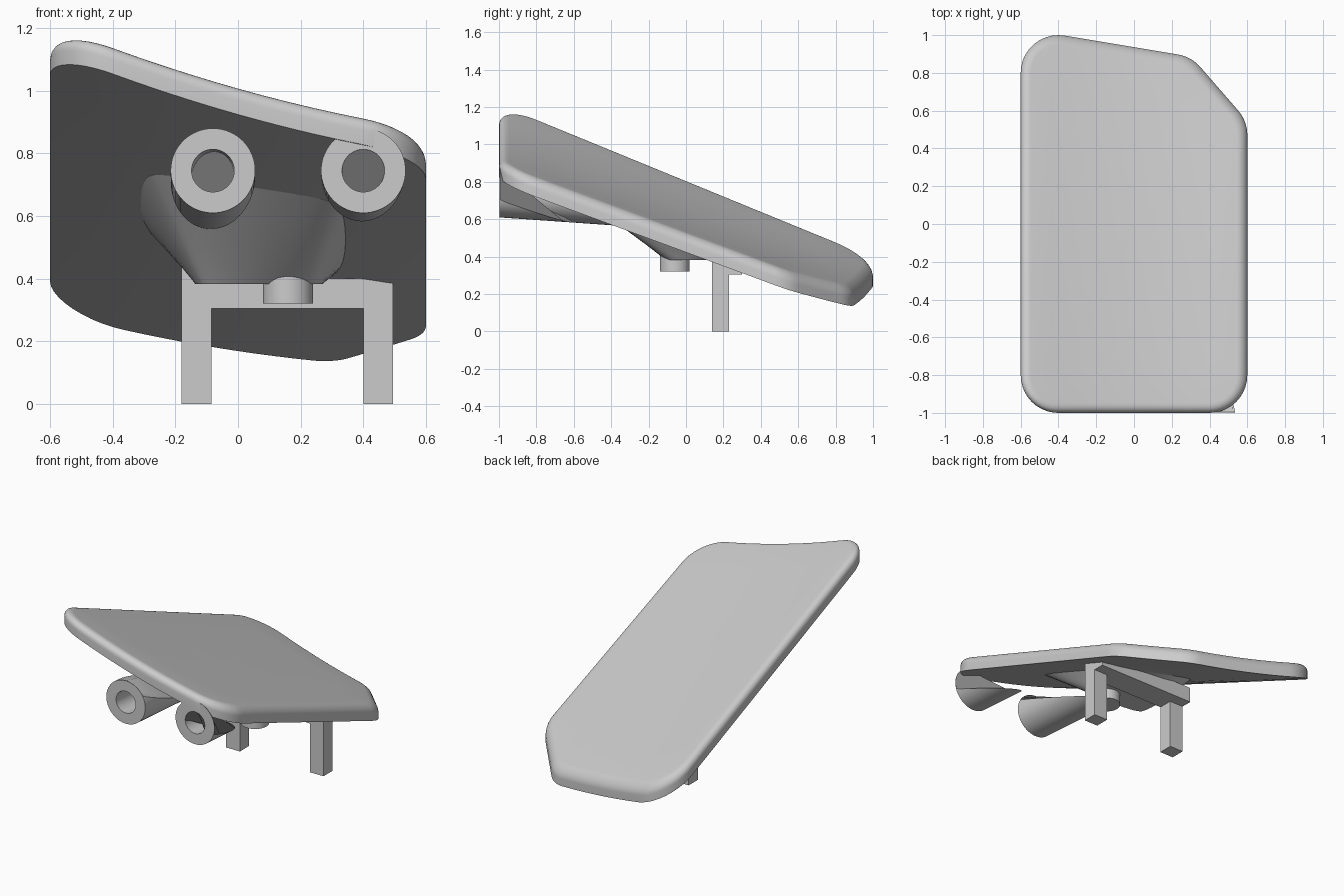
import bpy, bmesh
from math import sin, cos, radians, pi
from mathutils import Vector

cube = bpy.data.objects.get("Cube")
if cube:
    bpy.data.objects.remove(cube)

grey = bpy.data.materials.new("light_grey")
grey.use_nodes = True
COLOUR = (0.6, 0.6, 0.6, 1)
grey.diffuse_color = COLOUR
grey.node_tree.nodes["Principled BSDF"].inputs["Base Color"].default_value = COLOUR


def under(x, y):
    """Height of the gently curved underside of the board."""
    return 0.534 - 0.2475 * x + 0.104 * x * x + (0.035 * x - 0.39) * y


def loft(name, rings, closed=False, smooth=True):
    """Bridge equal rings of points; cap both ends, or join last to first."""
    bm = bmesh.new()
    loops = [[bm.verts.new(p) for p in ring] for ring in rings]
    n = len(loops[0])
    pairs = list(zip(loops, loops[1:]))
    if closed:
        pairs.append((loops[-1], loops[0]))
    for a, b in pairs:
        for i in range(n):
            j = (i + 1) % n
            bm.faces.new((a[i], a[j], b[j], b[i]))
    if not closed:
        bm.faces.new(loops[0][::-1])
        bm.faces.new(loops[-1])
    bmesh.ops.recalc_face_normals(bm, faces=bm.faces)
    mesh = bpy.data.meshes.new(name)
    bm.to_mesh(mesh)
    bm.free()
    mesh.materials.append(grey)
    obj = bpy.data.objects.new(name, mesh)
    bpy.context.collection.objects.link(obj)
    if smooth:
        bpy.ops.object.select_all(action='DESELECT')
        obj.select_set(True)
        bpy.context.view_layer.objects.active = obj
        bpy.ops.object.shade_smooth_by_angle(angle=radians(35))
    return obj


def box(name, x0, x1, y0, y1, z0, z1):
    base = [(x0, y0), (x1, y0), (x1, y1), (x0, y1)]
    return loft(name, [[(x, y, z) for x, y in base] for z in (z0, z1)], smooth=False)


# Board outline: rounded corners given as centre, start and end angle
CORNERS = [(-0.4, -0.8, 180, 270), (0.4, -0.8, 270, 360), (0.4, 0.47, 0, 41),
           (0.2, 0.70, 41, 80), (-0.4, 0.8, 80, 180)]


def outline(inset):
    arcs = []
    for cx, cy, a, b in CORNERS:
        angles = [radians(a + (b - a) * i / 10) for i in range(11)]
        arcs.append([Vector((cx + (0.2 - inset) * cos(t), cy + (0.2 - inset) * sin(t)))
                     for t in angles])
    points = []
    for arc, following in zip(arcs, arcs[1:] + arcs[:1]):
        points += arc
        points += [arc[-1].lerp(following[0], i / 10) for i in range(1, 10)]
    return points


def board_ring(inset, scale, lift):
    ring = [p * scale for p in outline(inset)]
    return [(p.x, p.y, under(p.x, p.y) + lift) for p in ring]


# Board: curved slab with a rounded upper rim
THICK, RIM = 0.1, 0.055
SCALES = [0.02, 0.2, 0.4, 0.6, 0.8]
rings = [board_ring(0, s, 0) for s in SCALES + [1]]
for i in range(9):
    t = i / 8 * pi / 2
    rings.append(board_ring(RIM * (1 - cos(t)), 1, THICK - RIM + RIM * sin(t)))
rings += [board_ring(RIM, s, THICK) for s in reversed(SCALES)]
loft("board", rings)

# Tubes: blind bores, tilted slightly down and trimmed inside the board
FRONT, TILT, SIDES = -0.997, -0.07, 64


def tube_ring(cx, radius, depth=None):
    ring = []
    for i in range(SIDES):
        t = 2 * pi * i / SIDES
        x, z = cx + radius * cos(t), 0.745 + radius * sin(t)
        slope = 0.035 * x - 0.39
        stop = (under(x, 0) + 0.04 - z + TILT) / (TILT - slope)
        y = max(FRONT + 0.002, stop)
        if depth is not None:
            y = min(y, FRONT + depth) if depth else FRONT
        ring.append((x, y, z + TILT * (y + 1)))
    return ring


for side, cx in (("right", -0.08), ("left", 0.4)):
    loft(side + "_tube", [tube_ring(cx, 0.135), tube_ring(cx, 0.135, 0),
                          tube_ring(cx, 0.068, 0), tube_ring(cx, 0.068, 0.25)])

# Mount: soft tapering block between the board and the legs
TOP = [(-0.31, -0.24), (-0.25, -0.34), (0.05, -0.44), (0.28, -0.48), (0.34, -0.42),
       (0.345, 0.0), (0.30, 0.18), (0.2, 0.34), (-0.15, 0.34), (-0.31, 0.15)]
LOW = [(-0.13, -0.06), (-0.1, -0.09), (0.05, -0.11), (0.2, -0.11), (0.25, -0.08),
       (0.27, 0.02), (0.27, 0.14), (0.2, 0.28), (-0.1, 0.28), (-0.14, 0.12)]


def soften(points):
    """Round a polygon by cutting its corners twice."""
    pts = [Vector(p) for p in points]
    for _ in range(2):
        pts = [a.lerp(b, f) for a, b in zip(pts, pts[1:] + pts[:1]) for f in (0.25, 0.75)]
    return pts


top, low = soften(TOP), soften(LOW)
mount = [[(p.x, p.y, under(p.x, p.y) + 0.02) for p in top]]
for f in (0, 0.35, 0.7, 0.92, 1):
    ring = []
    for a, b in zip(top, low):
        p = a.lerp(b, f)
        ring.append((p.x, p.y, under(a.x, a.y) * (1 - f) + 0.383 * f))
    mount.append(ring)
loft("mount", mount)

# Peg under the mount
circle = [(0.16 + 0.08 * cos(2 * pi * i / 48), -0.06 + 0.08 * sin(2 * pi * i / 48))
          for i in range(48)]
loft("peg", [[(x, y, z) for x, y in circle] for z in (0.32, 0.45)])

# Legs and crossbar
box("right_leg", -0.18, -0.085, 0.14, 0.23, 0, 0.53)
box("left_leg", 0.4, 0.495, 0.14, 0.23, 0, 0.41)
box("crossbar", -0.18, 0.495, 0.141, 0.30, 0.305, 0.40)
